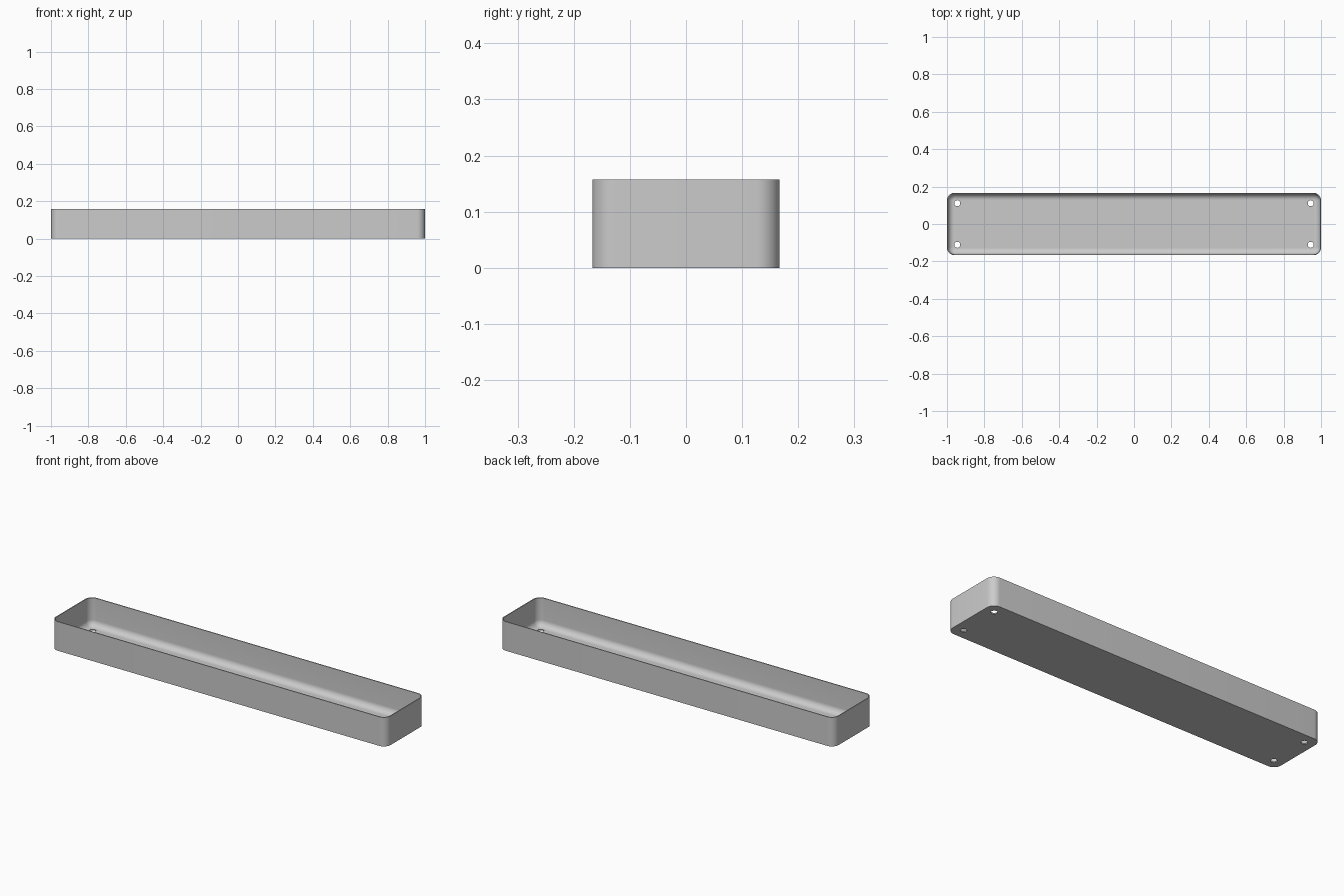
import bpy, bmesh, math

if "Cube" in bpy.data.objects:
    bpy.data.objects.remove(bpy.data.objects["Cube"], do_unlink=True)

LENGTH, WIDTH, HEIGHT = 2.0, 0.334, 0.157
CORNER, WALL, FLOOR, FILLET = 0.042, 0.005, 0.006, 0.033
HOLE_X, HOLE_Y, HOLE_R = 0.945, 0.111, 0.016
STEPS = 10

grey = bpy.data.materials.new("light grey")
grey.use_nodes = True
colour = (0.6, 0.6, 0.6, 1)
grey.diffuse_color = colour
grey.node_tree.nodes["Principled BSDF"].inputs["Base Color"].default_value = colour


def ring(bm, inset, z):
    """Rounded rectangle loop, inset from the outer wall."""
    radius = CORNER - inset
    cx, cy = LENGTH / 2 - CORNER, WIDTH / 2 - CORNER
    verts = []
    for quarter, (sx, sy) in enumerate([(1, 1), (-1, 1), (-1, -1), (1, -1)]):
        for i in range(STEPS + 1):
            a = math.pi / 2 * (quarter + i / STEPS)
            verts.append(bm.verts.new((sx * cx + radius * math.cos(a),
                                       sy * cy + radius * math.sin(a), z)))
    return verts


# Tray shell: outside wall, rim, inside wall, then the fillet into the floor
profile = [(0, 0), (0, HEIGHT), (WALL, HEIGHT)]
for i in range(STEPS + 1):
    a = math.pi / 2 * i / STEPS
    profile.append((WALL + FILLET * (1 - math.cos(a)),
                    FLOOR + FILLET * (1 - math.sin(a))))
bm = bmesh.new()
rings = [ring(bm, inset, z) for inset, z in profile]
for low, high in zip(rings, rings[1:]):
    for i in range(len(low)):
        j = (i + 1) % len(low)
        bm.faces.new((low[i], low[j], high[j], high[i]))
bm.faces.new(rings[0])
bm.faces.new(rings[-1])
bmesh.ops.recalc_face_normals(bm, faces=bm.faces)
mesh = bpy.data.meshes.new("tray")
bm.to_mesh(mesh)
bm.free()
tray = bpy.data.objects.new("tray", mesh)
bpy.context.collection.objects.link(tray)
mesh.materials.append(grey)

# Mounting holes through the floor near each corner
bm = bmesh.new()
for sx in (-1, 1):
    for sy in (-1, 1):
        made = bmesh.ops.create_cone(bm, cap_ends=True, segments=32, radius1=HOLE_R,
                                     radius2=HOLE_R, depth=0.1)
        bmesh.ops.translate(bm, verts=made["verts"], vec=(sx * HOLE_X, sy * HOLE_Y, 0))
cutter_mesh = bpy.data.meshes.new("hole_cutter")
bm.to_mesh(cutter_mesh)
bm.free()
cutter_mesh.materials.append(grey)
cutter = bpy.data.objects.new("hole_cutter", cutter_mesh)
bpy.context.collection.objects.link(cutter)
cutter.hide_render = True

cut = tray.modifiers.new("holes", "BOOLEAN")
cut.operation, cut.solver, cut.object = "DIFFERENCE", "EXACT", cutter
bpy.context.view_layer.objects.active = tray
tray.select_set(True)
bpy.ops.object.modifier_apply(modifier=cut.name)
bpy.data.objects.remove(cutter, do_unlink=True)

# Smooth corners and fillet, crisp rim and base
bpy.ops.object.shade_smooth_by_angle(angle=math.radians(35))
